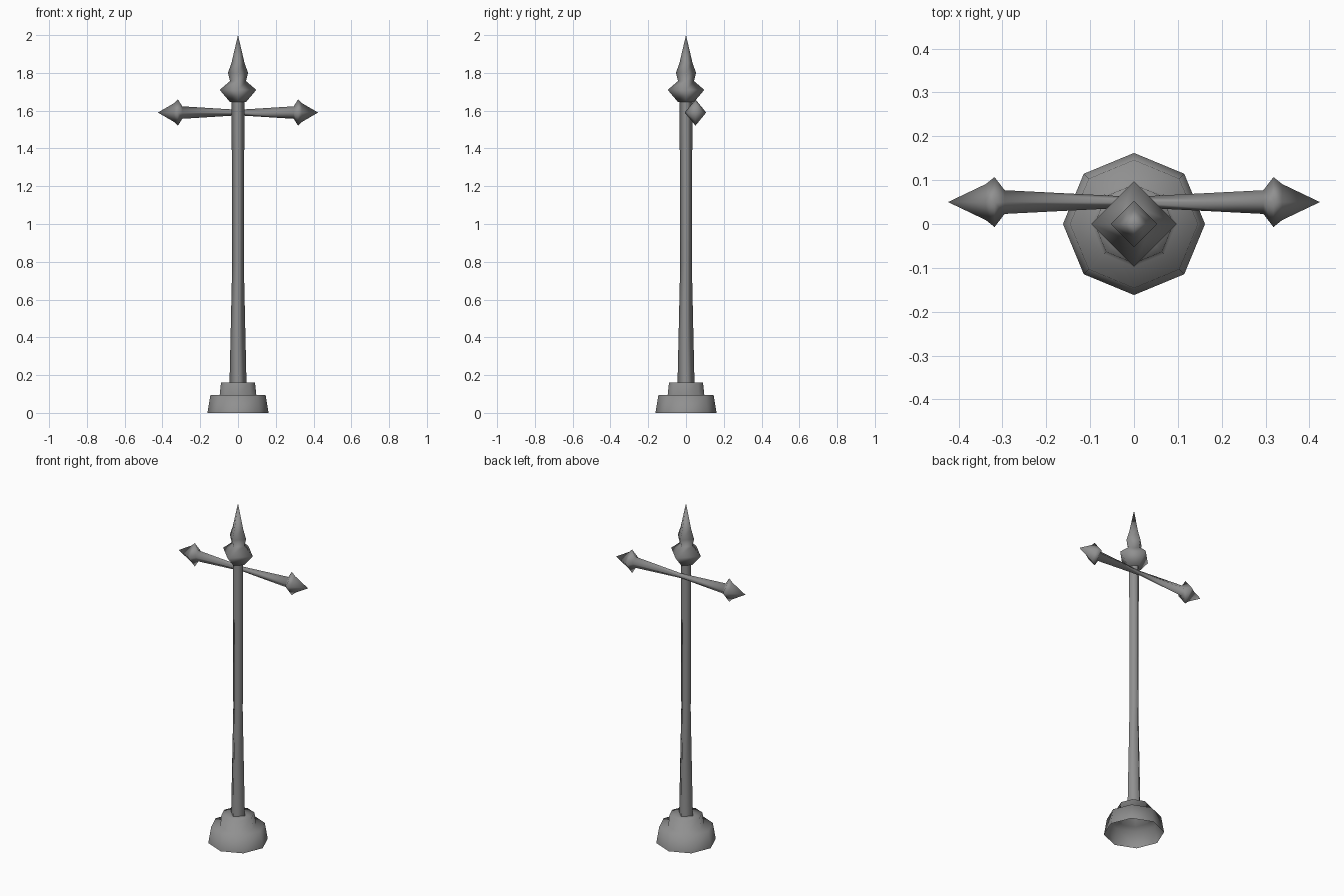
import bpy, bmesh, math
from mathutils import Matrix

cube = bpy.data.objects.get("Cube")
if cube:
    bpy.data.objects.remove(cube, do_unlink=True)

metal = bpy.data.materials.new("grey metal")
metal.use_nodes = True
GREY = (0.28, 0.28, 0.28, 1)
metal.diffuse_color = GREY
metal.node_tree.nodes["Principled BSDF"].inputs["Base Color"].default_value = GREY


def lathe(name, profile, sides, matrix=Matrix()):
    """Spin (radius, height) points, listed bottom to top, into a smooth mesh."""
    bm = bmesh.new()
    rings = []
    for r, z in profile:
        if r == 0:
            rings.append([bm.verts.new((0, 0, z))] * sides)
        else:
            angles = [2 * math.pi * i / sides for i in range(sides)]
            rings.append([bm.verts.new((r * math.cos(a), r * math.sin(a), z)) for a in angles])
    for low, high in zip(rings, rings[1:]):
        for i in range(sides):
            j = (i + 1) % sides
            corners = dict.fromkeys((low[i], low[j], high[j], high[i]))
            bm.faces.new(list(corners)).smooth = True
    bm.transform(matrix)
    mesh = bpy.data.meshes.new(name)
    bm.to_mesh(mesh)
    bm.free()
    mesh.materials.append(metal)
    obj = bpy.data.objects.new(name, mesh)
    bpy.context.collection.objects.link(obj)
    return obj


# Stepped foot, hollow underneath
lathe("stepped_base", [(0.162, 0), (0.146, 0.095), (0.097, 0.095),
                       (0.09, 0.16), (0.03, 0.16)], 8)

# Square post, pinched at mid height
lathe("post", [(0.045, 0.155), (0.031, 0.78), (0.034, 1.66)], 4)

# Bulb and spike on top of the post
lathe("finial", [(0, 1.645), (0.042, 1.645), (0.097, 1.71), (0.042, 1.757),
                 (0.053, 1.80), (0.034, 1.855), (0, 2.0)], 4)

# Crossbar behind the post with a pointed head at each end
half = [(0.012, 0), (0.027, 0.295), (0.057, 0.318), (0.041, 0.338), (0, 0.424)]
bar = [(r, -x) for r, x in reversed(half[1:])] + half
place = (Matrix.Translation((0, 0.05, 1.59))
         @ Matrix.Rotation(math.pi / 2, 4, "Y")
         @ Matrix.Diagonal((1.22, 1, 1, 1)))
lathe("crossbar", bar, 4, place)
